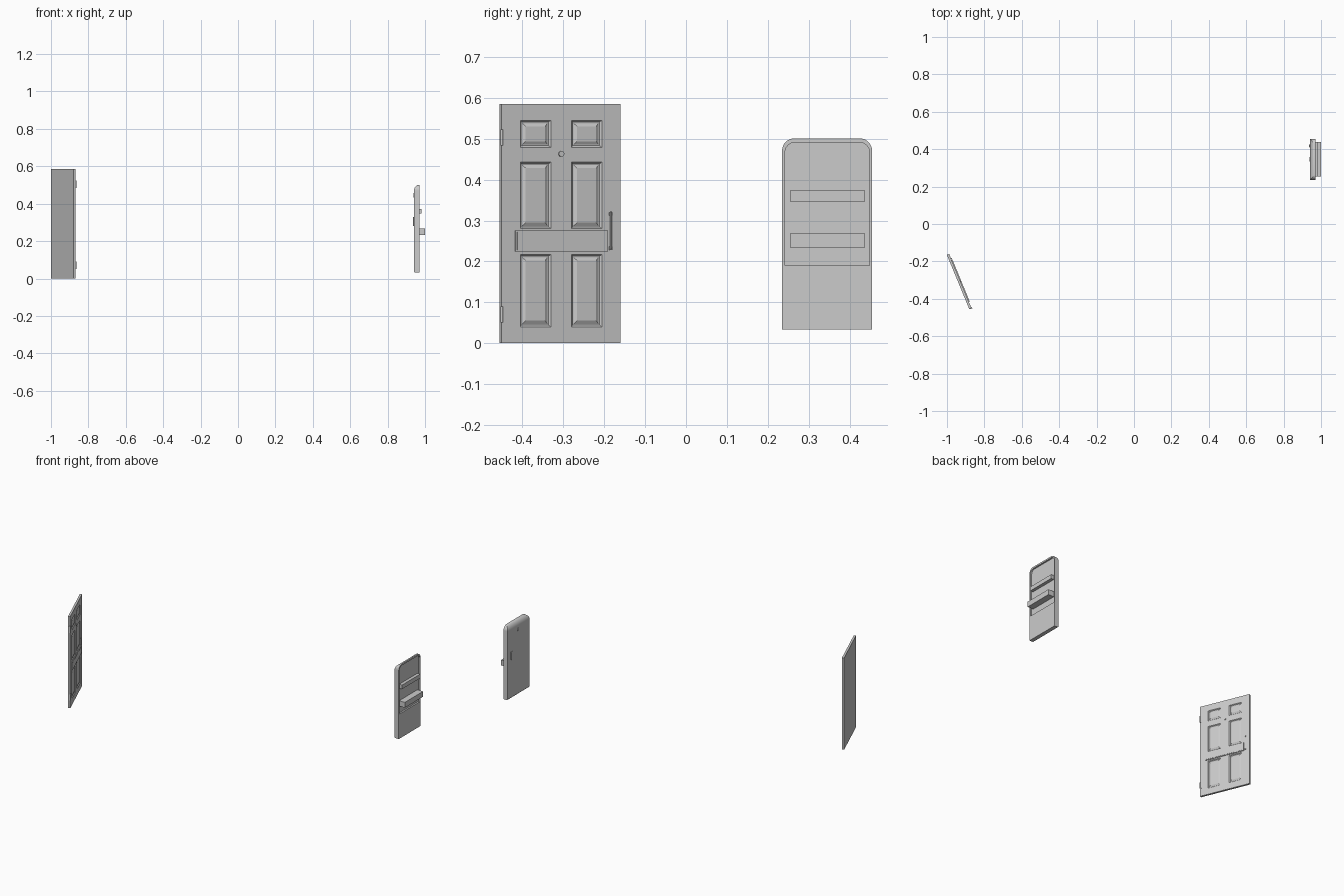
import bpy, bmesh
from math import sin, cos, pi, radians
from mathutils import Matrix, Vector

if "Cube" in bpy.data.objects:
    bpy.data.objects.remove(bpy.data.objects["Cube"])


def finish(bm, name, bevel=0.0, matrix=None):
    bmesh.ops.recalc_face_normals(bm, faces=bm.faces)
    if bevel:
        bmesh.ops.bevel(bm, geom=bm.edges[:], offset=bevel, segments=1,
                        profile=0.5, affect='EDGES')
    me = bpy.data.meshes.new(name)
    bm.to_mesh(me)
    bm.free()
    ob = bpy.data.objects.new(name, me)
    bpy.context.collection.objects.link(ob)
    if matrix:
        ob.matrix_world = matrix
    return ob


def box(name, x0, x1, y0, y1, z0, z1, bevel=0.0, matrix=None):
    bm = bmesh.new()
    bmesh.ops.create_cube(bm, size=1)
    for v in bm.verts:
        v.co = Vector(((x0 + x1) / 2 + v.co.x * (x1 - x0),
                       (y0 + y1) / 2 + v.co.y * (y1 - y0),
                       (z0 + z1) / 2 + v.co.z * (z1 - z0)))
    return finish(bm, name, bevel, matrix)


def cylinder(name, center, radius, depth, axis='Z', matrix=None, sides=16):
    bm = bmesh.new()
    rot = Matrix.Rotation(pi / 2, 4, 'Y') if axis == 'X' else Matrix()
    bmesh.ops.create_cone(bm, cap_ends=True, segments=sides, radius1=radius, radius2=radius,
                          depth=depth, matrix=Matrix.Translation(center) @ rot)
    return finish(bm, name, 0, matrix)


def prism(name, outline, offset, bevel=0.0):
    bm = bmesh.new()
    face = bm.faces.new([bm.verts.new(p) for p in outline])
    ext = bmesh.ops.extrude_face_region(bm, geom=[face])
    bmesh.ops.translate(bm, vec=offset, verts=[v for v in ext['geom']
                                               if isinstance(v, bmesh.types.BMVert)])
    return finish(bm, name, bevel)


def arch(x, y0, y1, z0, z1, r, n=8):
    """Rectangle in the yz plane with rounded top corners."""
    pts = [(x, y0, z0), (x, y1, z0)]
    for cy, start in ((y1 - r, 0), (y0 + r, pi / 2)):
        for i in range(n + 1):
            a = start + pi / 2 * i / n
            pts.append((x, cy + r * cos(a), z1 - r + r * sin(a)))
    return pts


def boolean(ob, cutter, operation):
    mod = ob.modifiers.new("cut", 'BOOLEAN')
    mod.operation, mod.object, mod.solver = operation, cutter, 'EXACT'
    bpy.context.view_layer.objects.active = ob
    bpy.ops.object.modifier_apply(modifier=mod.name)
    bpy.data.objects.remove(cutter)


def smooth(ob):
    bpy.ops.object.select_all(action='DESELECT')
    ob.select_set(True)
    bpy.context.view_layer.objects.active = ob
    bpy.ops.object.shade_smooth_by_angle(angle=radians(30))


# --- House door: local +x is the panelled face, local y runs across the width
HW, T, H = 0.1575, 0.013, 0.585
M = Matrix.Translation((-0.9285, -0.3055, 0)) @ Matrix.Rotation(radians(22.4), 4, 'Z')

# Panelled slab: front grid with inset fields, border extruded to the back
ys = [-HW, -0.108, -0.027, 0.028, 0.108, HW]
zs = [0, 0.04, 0.217, 0.28, 0.443, 0.479, 0.545, H]
bm = bmesh.new()
grid = [[bm.verts.new((0, y, z)) for z in zs] for y in ys]
panels = []
for i in range(len(ys) - 1):
    for j in range(len(zs) - 1):
        f = bm.faces.new((grid[i][j], grid[i + 1][j], grid[i + 1][j + 1], grid[i][j + 1]))
        if i in (1, 3) and j in (1, 3, 5):
            panels.append(f)
rim = bmesh.ops.extrude_edge_only(bm, edges=[e for e in bm.edges if e.is_boundary])['geom']
bmesh.ops.translate(bm, vec=(-T, 0, 0), verts=[g for g in rim if isinstance(g, bmesh.types.BMVert)])
bmesh.ops.contextual_create(bm, geom=[e for e in bm.edges if e.is_boundary])
bmesh.ops.recalc_face_normals(bm, faces=bm.faces)
for thick, depth in ((0.006, -0.005), (0.004, 0), (0.011, 0.004)):
    bmesh.ops.inset_individual(bm, faces=panels, thickness=thick, depth=depth)
finish(bm, "panel_door", 0, M)

# Cross plate, pull handle, peephole and hinges
box("cross_plate", -0.001, 0.004, -0.122, 0.123, 0.224, 0.276, 0, M)
box("cross_plate_face", 0.003, 0.005, -0.118, 0.119, 0.228, 0.272, 0, M)
box("pull_handle", 0.003, 0.006, 0.128, 0.132, 0.23, 0.322, 0.001, M)
for z in (0.232, 0.316):
    box("handle_mount", -0.001, 0.005, 0.127, 0.134, z - 0.004, z + 0.004, 0, M)
smooth(cylinder("peephole", (0.001, 0, 0.463), 0.007, 0.006, 'X', M))
for z in (0.07, 0.503):
    box("hinge_leaf", -0.006, 0.002, -HW - 0.001, -HW + 0.008, z - 0.02, z + 0.02, 0, M)
    smooth(cylinder("hinge_pin", (0.001, -HW, z), 0.003, 0.04, 'Z', M))

# --- Rounded door: arched outline crossed with a side profile curved at the top back
X0, X1 = 0.94, 0.97
body = prism("rounded_door", arch(X0, 0.235, 0.455, 0.033, 0.501, 0.03), (X1 - X0, 0, 0))
n, rx, rz = 8, 0.027, 0.036
side = [(X1 + 0.01, 0.1, 0.02), (X1 + 0.01, 0.1, 0.501)]
side += [(X0 + rx - rx * sin(pi / 2 * i / n), 0.1, 0.501 - rz + rz * cos(pi / 2 * i / n))
         for i in range(n + 1)]
side += [(X0, 0.1, 0.038), (X0 + 0.005, 0.1, 0.033), (X0 + 0.005, 0.1, 0.02)]
boolean(body, prism("profile_cutter", side, (0, 0.5, 0)), 'INTERSECT')
# Shallow recess on the inner face
boolean(body, prism("recess_cutter", arch(0.96, 0.242, 0.449, 0.19, 0.491, 0.025),
                    (0.03, 0, 0)), 'DIFFERENCE')
smooth(body)

# Ledges on the inner face, latch and round lock on the outer face
box("upper_ledge", 0.958, 0.98, 0.254, 0.438, 0.347, 0.373)
box("lower_ledge", 0.958, 1.0, 0.254, 0.438, 0.234, 0.268)
box("latch_handle", 0.9365, 0.942, 0.41, 0.425, 0.28, 0.33, 0.001)
smooth(cylinder("round_lock", (0.9395, 0.346, 0.445), 0.012, 0.005, 'X'))
